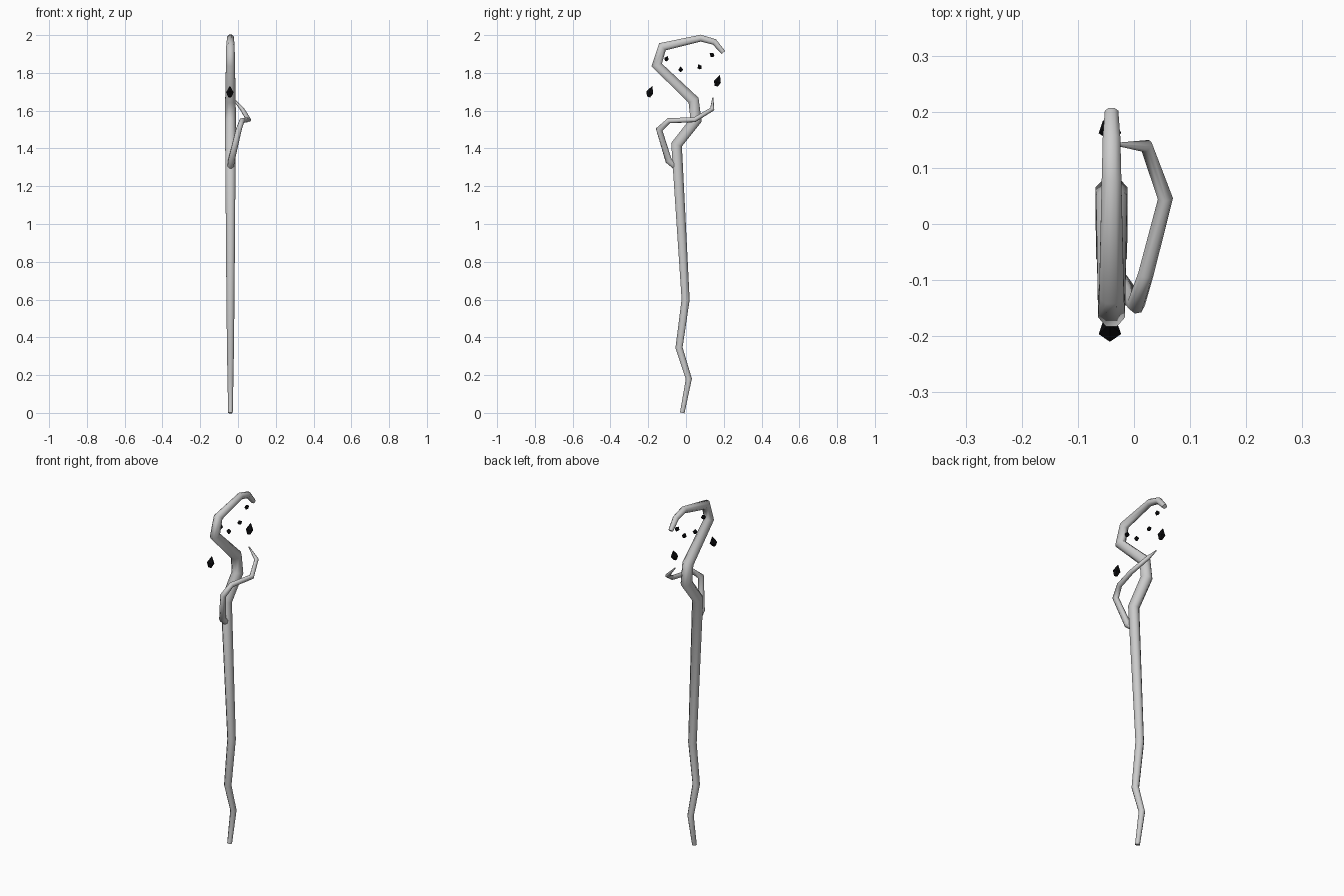
import bpy, bmesh, math
from mathutils import Vector, Matrix

if "Cube" in bpy.data.objects:
    bpy.data.objects.remove(bpy.data.objects["Cube"])

SIDES = 8


def finish(name, bm, smooth, mat=None):
    bmesh.ops.recalc_face_normals(bm, faces=bm.faces)
    mesh = bpy.data.meshes.new(name)
    bm.to_mesh(mesh)
    bm.free()
    for p in mesh.polygons:
        p.use_smooth = smooth and len(p.vertices) == 4
    if mat:
        mesh.materials.append(mat)
    ob = bpy.data.objects.new(name, mesh)
    bpy.context.collection.objects.link(ob)
    return ob


def limb(name, path):
    """Tapered tube with mitred bends through (x, y, z, radius) points."""
    bm = bmesh.new()
    pts = [Vector(p[:3]) for p in path]
    dirs = [(b - a).normalized() for a, b in zip(pts, pts[1:])]
    u = Vector((1, 0, 0))
    rings = []
    for i, p in enumerate(pts):
        d = dirs[max(i - 1, 0)]
        plane = d + dirs[min(i, len(dirs) - 1)]
        u = (u - d * u.dot(d)).normalized()
        v = d.cross(u)
        ring = []
        for k in range(SIDES):
            a = 2 * math.pi * (k + 0.5) / SIDES
            off = (u * math.cos(a) + v * math.sin(a)) * path[i][3]
            off -= d * (off.dot(plane) / d.dot(plane))   # slide to the mitre plane
            ring.append(bm.verts.new(p + off))
        rings.append(ring)
        u = d.rotation_difference(dirs[min(i, len(dirs) - 1)]) @ u
    for a, b in zip(rings, rings[1:]):
        for k in range(SIDES):
            n = (k + 1) % SIDES
            bm.faces.new((a[k], a[n], b[n], b[k]))
    bm.faces.new(rings[0])
    bm.faces.new(rings[-1])
    return finish(name, bm, True)


def shard(name, loc, r, up, down, tilt, mat):
    """Faceted five-sided shard: pointed top, blunt bottom."""
    bm = bmesh.new()
    mid = [bm.verts.new((r * math.cos(a), r * math.sin(a), 0))
           for a in (math.radians(-90 + 72 * k) for k in range(5))]
    low = [bm.verts.new((q.co.x * 0.45, q.co.y * 0.45, -down)) for q in mid]
    top = bm.verts.new((0, 0, up))
    for k in range(5):
        n = (k + 1) % 5
        bm.faces.new((mid[k], mid[n], top))
        bm.faces.new((low[k], low[n], mid[n], mid[k]))
    bm.faces.new(low)
    bm.transform(Matrix.Translation(loc) @ Matrix.Rotation(math.radians(tilt), 4, 'X'))
    return finish(name, bm, False, mat)


# Crooked staff with its hooked head, all in one plane
profile = [(-0.02, 0, .013), (0.015, 0.18, .017), (-0.037, 0.345, .020),
           (-0.002, 0.60, .023), (-0.05, 1.42, .030), (0.053, 1.55, .031),
           (0.04, 1.655, .030), (-0.155, 1.842, .026), (-0.125, 1.938, .024),
           (0.078, 1.984, .019), (0.15, 1.964, .017), (0.198, 1.908, .013)]
limb("staff", [(-0.04, y, z, r) for y, z, r in profile])

# Thin branch curling round the shaft
limb("side_branch", [(-0.04, -0.05, 1.30, .018), (-0.035, -0.092, 1.335, .018),
                     (0.004, -0.142, 1.50, .016), (0.021, -0.09, 1.547, .014),
                     (0.056, 0.045, 1.552, .013), (0.022, 0.139, 1.608, .011),
                     (-0.03, 0.142, 1.668, .003)])

# Black floating shards
black = bpy.data.materials.new("black_stone")
black.diffuse_color = (0.004, 0.004, 0.005, 1)
black.use_nodes = True
black.node_tree.nodes["Principled BSDF"].inputs["Base Color"].default_value = black.diffuse_color
for i, (y, z) in enumerate([(-0.190, 1.695), (0.168, 1.752)]):
    shard(f"large_shard_{i + 1}", (-0.043, y, z), 0.021, 0.039, 0.024, -18, black)
for i, (y, z) in enumerate([(-0.102, 1.874), (-0.027, 1.818), (0.073, 1.832), (0.138, 1.896)]):
    shard(f"small_shard_{i + 1}", (-0.04, y, z), 0.014, 0.016, 0.012, -20 + 25 * i, black)
